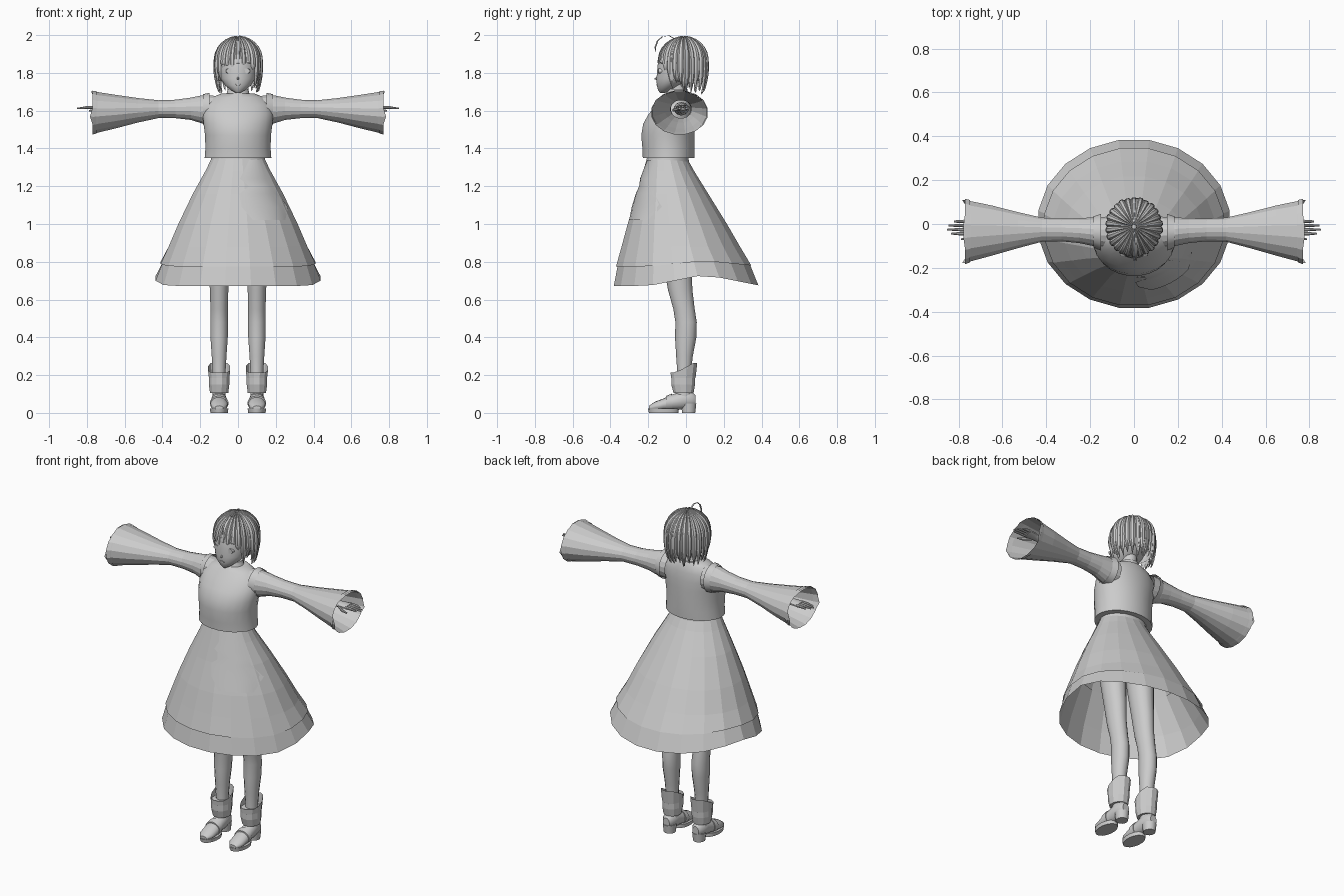
import bpy, bmesh, math, random
from math import sin, cos, pi, tau

if "Cube" in bpy.data.objects:
    bpy.data.objects.remove(bpy.data.objects["Cube"])

random.seed(4)
grey = bpy.data.materials.new("plain_grey")
grey.diffuse_color = (0.6, 0.6, 0.6, 1)
grey.use_nodes = True
grey.node_tree.nodes["Principled BSDF"].inputs["Base Color"].default_value = grey.diffuse_color


def finish(name, bm, smooth=True):
    bmesh.ops.recalc_face_normals(bm, faces=bm.faces)
    me = bpy.data.meshes.new(name)
    bm.to_mesh(me)
    bm.free()
    ob = bpy.data.objects.new(name, me)
    bpy.context.collection.objects.link(ob)
    me.materials.append(grey)
    if smooth:
        bpy.ops.object.select_all(action='DESELECT')
        ob.select_set(True)
        bpy.context.view_layer.objects.active = ob
        bpy.ops.object.shade_smooth_by_angle(angle=math.radians(40))
    return ob


def skin(bm, rows, closed=True):
    """Bridge rows of points with quads."""
    vr = [[bm.verts.new(p) for p in r] for r in rows]
    n = len(vr[0])
    for a, b in zip(vr, vr[1:]):
        for i in range(n if closed else n - 1):
            j = (i + 1) % n
            bm.faces.new((a[i], a[j], b[j], b[i]))
    return vr


def ring(c, r1, r2, axis, n):
    out = []
    for i in range(n):
        a = tau * (i + 0.5) / n
        u, v = r1 * cos(a), r2 * sin(a)
        off = {'z': (u, v, 0), 'x': (0, u, v), 'y': (u, 0, v)}[axis]
        out.append(tuple(p + q for p, q in zip(c, off)))
    return out


def loft(name, rings, axis='z', n=16, cap=True, smooth=True, warp=None):
    """rings: (cx, cy, cz, radius1, radius2)"""
    bm = bmesh.new()
    vr = skin(bm, [ring(r[:3], r[3], r[4], axis, n) for r in rings])
    if cap:
        bm.faces.new(vr[0])
        bm.faces.new(vr[-1])
    if warp:
        for v in vr[-1]:
            v.co = warp(v.co)
    return finish(name, bm, smooth)


def upright(rows, x=0):
    """(z, half width, front y, back y) -> rings"""
    return [(x, (f + b) / 2, z, w, (b - f) / 2) for z, w, f, b in rows]


# Skirt: outer layer, longer under layer and apron patch
SKIRT = [(1.36, .135, -.205, .0), (1.28, .175, -.228, .045), (1.16, .242, -.262, .12),
         (1.0, .32, -.312, .22), (.88, .372, -.345, .29), (.775, .415, -.375, .35)]


def raise_side(amount):
    def f(co):
        co.z += amount * max(0, 1 - abs(co.y - .1) / .3)
        return co
    return f


loft("skirt", upright(SKIRT), n=20, cap=False, smooth=False, warp=raise_side(.03))
loft("under_skirt", upright([(1.0, .312, -.306, .21), (.8, .402, -.362, .337),
                             (.672, .442, -.387, .388)]),
     n=20, cap=False, smooth=False, warp=raise_side(.06))


def skirt_front(x, z):
    for a, b in zip(SKIRT, SKIRT[1:]):
        if a[0] >= z >= b[0]:
            t = (a[0] - z) / (a[0] - b[0])
            w, f, k = (a[i] + (b[i] - a[i]) * t for i in (1, 2, 3))
            return (f + k) / 2 - (k - f) / 2 * math.sqrt(max(0, 1 - (x / w) ** 2)) - .004


APRON = [(1.34, .06, .13), (1.24, .01, .17), (1.2, .06, .19), (1.16, .005, .21),
         (1.09, .02, .265), (1.02, .08, .25)]
bm = bmesh.new()
skin(bm, [[(l + (r - l) * i / 6, skirt_front(l + (r - l) * i / 6, z), z) for i in range(7)]
          for z, l, r in APRON], closed=False)
finish("apron_patch", bm)

# Torso, waist and neck
loft("bodice", upright([(1.35, .178, -.23, .045), (1.40, .174, -.232, .047),
                        (1.47, .176, -.238, .047), (1.53, .184, -.228, .047),
                        (1.58, .188, -.2, .045), (1.63, .178, -.16, .04),
                        (1.67, .14, -.125, .03), (1.69, .09, -.105, .02)]), n=24)
loft("waistband", upright([(1.38, .138, -.205, .01), (1.325, .148, -.212, .018)]), n=20)
loft("collar", upright([(1.66, .085, -.12, .02), (1.69, .062, -.105, .012),
                        (1.715, .055, -.098, .008)]))
loft("neck", upright([(1.68, .042, -.085, 0), (1.8, .04, -.08, .005)]))

# Head with small raised features
loft("head", upright([(1.694, .012, -.137, -.11), (1.708, .036, -.148, -.07),
                      (1.735, .07, -.155, -.03), (1.77, .092, -.157, .03),
                      (1.82, .103, -.153, .07), (1.87, .105, -.148, .085),
                      (1.93, .09, -.125, .08), (1.97, .05, -.08, .04)]), n=24)
loft("nose", [(0, -.15, 1.772, .008, .01), (0, -.168, 1.768, .002, .002)], 'y', 6)
loft("mouth", [(0, -.15, 1.738, .016, .005), (0, -.157, 1.738, .014, .004)], 'y', 8)

# Hair: base cap and overlapping locks from the crown
HX, HY, HZ, HR = 0, -.012, 1.865, .128


def hair_point(a, t, drop, lift):
    """a is the direction (0 = front), t runs 0..1 from crown to tip."""
    ry = .136 if cos(a) > 0 else .13
    if t < .55:
        p = t / .55 * pi / 2
        r, z = sin(p), HZ + HR * cos(p)
    else:
        s = (t - .55) / .45
        r, z = 1 + .03 * sin(pi * s) - .13 * s * s, HZ - drop * s
    r *= lift
    return (HX + .126 * r * sin(a), HY - ry * r * cos(a), z + (lift - 1) * .1)


def lock(bm, a, half, drop, lift):
    rows = []
    for i in range(13):
        t = .03 + .97 * i / 12
        w = half * (1 if t < .7 else max(.04, 1 - ((t - .7) / .3) ** 1.6))
        rows.append([hair_point(a - w, t, drop, lift - .05), hair_point(a - w * .4, t, drop, lift + .02),
                     hair_point(a + w * .4, t, drop, lift + .02), hair_point(a + w, t, drop, lift - .05),
                     hair_point(a, t, drop, lift - .08)])
    vr = skin(bm, rows)
    bm.faces.new(vr[0])
    bm.faces.new(vr[-1])


bm = bmesh.new()
for layer, count in ((1.0, 26), (.955, 22)):
    for k in range(count):
        a = tau * (k + .5 * (layer < 1)) / count
        front = abs((a + pi) % tau - pi)
        drop = random.uniform(.02, .07) if front < .8 else random.uniform(.125, .17)
        if .8 <= front < 1.3:
            drop = random.uniform(.1, .165)
        lock(bm, a, pi / count * 1.12, drop, layer + random.uniform(-.015, .025))
finish("hair_locks", bm)

bm = bmesh.new()
skin(bm, [[hair_point(tau * i / 24, t / 10, .02 if cos(tau * i / 24) > .55 else .1, .93)
           for i in range(24)] for t in range(1, 11)])
finish("hair_base", bm)

# Loose curl above the forehead
CURL = [(-.06, 1.98), (-.09, 1.997), (-.125, 1.992), (-.15, 1.97), (-.163, 1.935), (-.16, 1.91)]
loft("hair_curl", [(.01, y, z, .005, .004 if i < 5 else .001) for i, (y, z) in enumerate(CURL)],
     'z', 6)

for side, s in (("right", 1), ("left", -1)):
    # Flared, open sleeve with a folded cuff
    def slant(co):
        co.x += s * .012 * cos(40 * co.z)
        return co
    loft(f"sleeve_{side}", [(s * .12, -.04, 1.605, .075, .075), (s * .19, -.035, 1.607, .066, .076),
                            (s * .25, -.03, 1.61, .058, .06), (s * .33, -.027, 1.609, .053, .05),
                            (s * .42, -.026, 1.608, .056, .048), (s * .53, -.028, 1.602, .084, .066),
                            (s * .65, -.03, 1.595, .117, .091), (s * .745, -.033, 1.591, .14, .11),
                            (s * .772, -.034, 1.59, .147, .114)],
         'x', 16, cap=False, smooth=False, warp=slant)
    loft(f"cuff_{side}", [(s * .748, -.033, 1.591, .145, .114), (s * .77, -.034, 1.59, .152, .118)],
         'x', 16, cap=False, smooth=False)
    loft(f"shoulder_trim_{side}", [(s * .15, -.038, 1.608, .085, .086),
                                   (s * .185, -.036, 1.608, .072, .08)], 'x', 18, cap=False)

    # Forearm, palm, fingers and thumb
    loft(f"forearm_{side}", [(s * .42, -.025, 1.61, .04, .036), (s * .6, -.022, 1.613, .03, .027),
                             (s * .69, -.02, 1.615, .022, .018), (s * .73, -.018, 1.616, .036, .015),
                             (s * .77, -.016, 1.616, .037, .012)], 'x', 10)
    for i, reach in enumerate((.835, .852, .845, .822)):
        y = -.044 + .0185 * i
        loft(f"finger_{i + 1}_{side}", [(s * .76, y, 1.617, .009, .009), (s * .80, y, 1.617, .008, .008),
                                        (s * reach, y, 1.612, .004, .004)], 'x', 8)
    loft(f"thumb_{side}", [(s * .71, -.035, 1.61, .01, .01), (s * .75, -.062, 1.604, .009, .009),
                           (s * .79, -.07, 1.6, .004, .004)], 'x', 8)

    # Eye plate
    loft(f"eye_{side}", [(s * .044, -.12, 1.81, .022, .016), (s * .044, -.146, 1.81, .02, .014)], 'y', 12)

    # Leg
    x = s * .1
    loft(f"leg_{side}", upright([(1.2, .085, -.17, .0), (.95, .072, -.145, .02), (.75, .056, -.113, .03),
                                 (.65, .05, -.095, .034), (.55, .047, -.067, .046), (.48, .048, -.056, .057),
                                 (.40, .047, -.058, .055), (.30, .04, -.052, .036), (.2, .034, -.045, .025),
                                 (.08, .036, -.055, .035)], x), n=14)

    # Wrapped ankle cuff: lower band and taller back collar
    def back_up(co):
        co.z += .05 * max(0, min(1, (co.y + .05) / .09))
        return co
    loft(f"ankle_band_{side}", upright([(.105, .05, -.068, .042), (.15, .056, -.08, .05),
                                        (.2, .056, -.08, .05), (.205, .04, -.05, .03)], x), n=12, smooth=False)
    loft(f"ankle_collar_{side}", upright([(.185, .056, -.082, .053), (.215, .061, -.084, .062)], x),
         n=12, cap=False, smooth=False, warp=back_up)

    # Shoe: upper, instep strap, sole and heel
    loft(f"shoe_{side}", [(x, .05, .065, .022, .03), (x, .03, .07, .037, .045), (x, -.02, .068, .04, .05),
                          (x, -.07, .056, .043, .042), (x, -.12, .044, .047, .032),
                          (x, -.165, .034, .043, .025), (x, -.195, .026, .022, .012)], 'y', 14)
    loft(f"shoe_strap_{side}", [(x, -.075, .056, .047, .046), (x, -.105, .05, .05, .04)], 'y', 14)
    loft(f"sole_{side}", [(x, -.118, 0, .047, .08), (x, -.12, .022, .05, .082)], n=16)
    loft(f"heel_{side}", [(x, .014, 0, .034, .036), (x, .014, .05, .039, .042)], n=12)
